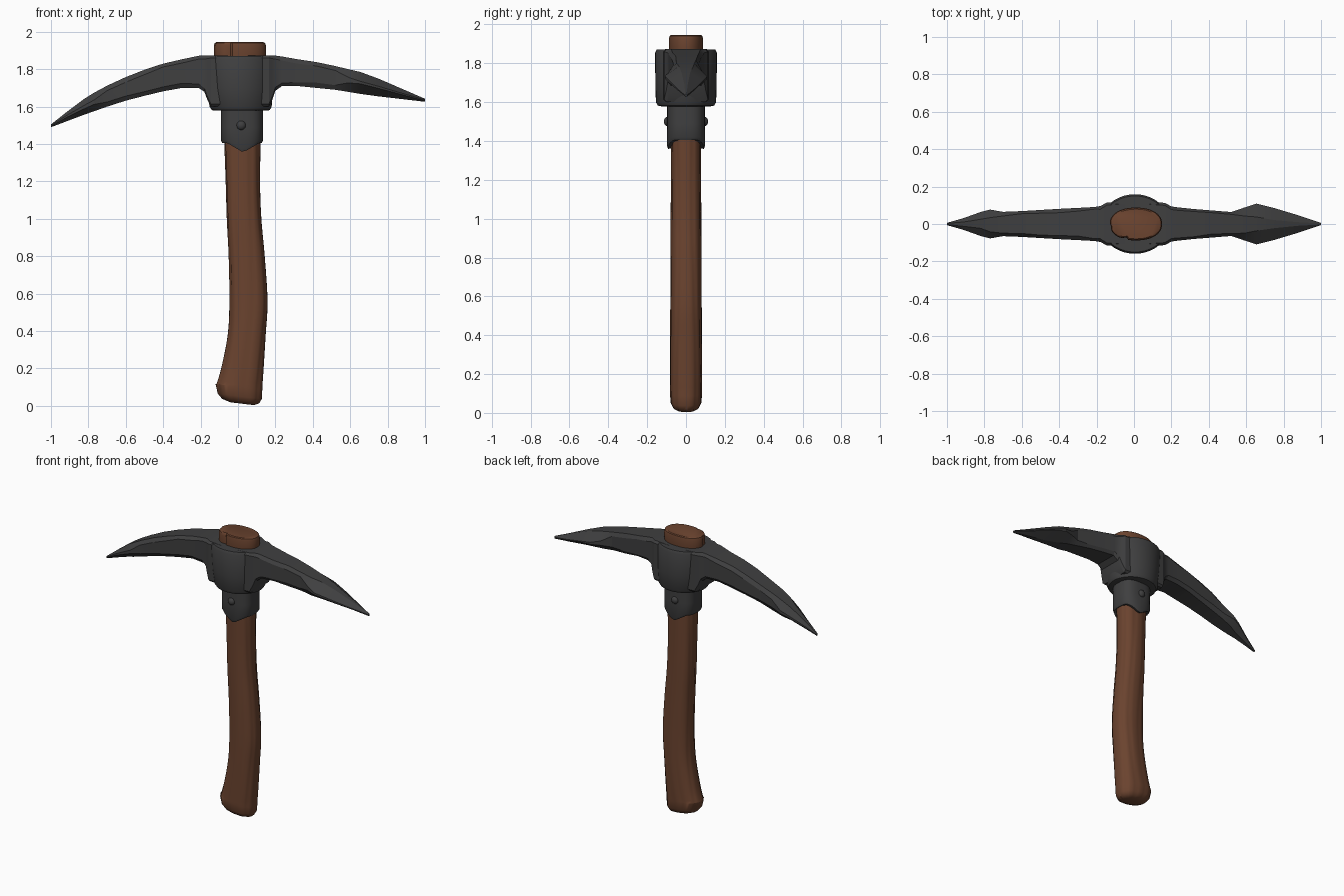
import bpy, bmesh, math, random
from mathutils import Vector

random.seed(4)


def material(name, rgb):
    m = bpy.data.materials.new(name)
    m.diffuse_color = (*rgb, 1)
    return m


WOOD = material("brown wood", (0.145, 0.056, 0.028))
IRON = material("dark iron", (0.05, 0.05, 0.051))


def loft(name, rings, mat, angle):
    """Skin a list of equal-length point rings and close both ends."""
    bm = bmesh.new()
    rows = [[bm.verts.new(p) for p in r] for r in rings]
    n = len(rows[0])
    for a, b in zip(rows, rows[1:]):
        for i in range(n):
            j = (i + 1) % n
            bm.faces.new((a[i], a[j], b[j], b[i]))
    bm.faces.new(rows[0][::-1])
    bm.faces.new(rows[-1])
    bmesh.ops.recalc_face_normals(bm, faces=bm.faces)
    me = bpy.data.meshes.new(name)
    bm.to_mesh(me)
    bm.free()
    me.materials.append(mat)
    ob = bpy.data.objects.new(name, me)
    bpy.context.collection.objects.link(ob)
    bpy.ops.object.select_all(action='DESELECT')
    ob.select_set(True)
    bpy.context.view_layer.objects.active = ob
    bpy.ops.object.shade_smooth_by_angle(angle=math.radians(angle))
    return ob


def spline(keys, steps):
    """Smooth interpolation through tuples of values."""
    k = [Vector(p) for p in keys]
    out = []
    for i in range(len(k) - 1):
        p0, p1, p2, p3 = k[max(i - 1, 0)], k[i], k[i + 1], k[min(i + 2, len(k) - 1)]
        for s in range(steps):
            t = s / steps
            out.append(0.5 * (2 * p1 + (p2 - p0) * t + (2 * p0 - 5 * p1 + 4 * p2 - p3) * t * t
                              + (3 * p1 - p0 - 3 * p2 + p3) * t ** 3))
    return out + [k[-1]]


def oval(cx, rx, ry, z, n=48, power=2.0, scale=lambda a: 1, drop=lambda x: 0):
    """Horizontal superellipse ring."""
    pts = []
    for i in range(n):
        a = 2 * math.pi * i / n
        c, s, e = math.cos(a), math.sin(a), 2 / power
        x = cx + rx * scale(a) * math.copysign(abs(c) ** e, c)
        y = ry * scale(a) * math.copysign(abs(s) ** e, s)
        pts.append((x, y, z + drop(x)))
    return pts


# Wooden handle: z, left x, right x, half depth
def grain(z):
    def f(a):
        m = 1.0
        for c in (0.5, 1.25, 1.9, 2.7, 3.5, 4.3, 5.0, 5.7):
            d = (a - c - 0.13 * math.sin(3.2 * z + 2 * c)) / 0.09
            m -= 0.045 * math.exp(-d * d)
        return m
    return f


body = spline([(0.10, -0.12, 0.13, 0.083), (0.20, -0.09, 0.137, 0.083),
               (0.38, -0.055, 0.148, 0.082), (0.56, -0.046, 0.158, 0.081),
               (0.80, -0.05, 0.143, 0.08), (1.00, -0.06, 0.125, 0.079),
               (1.20, -0.066, 0.118, 0.078), (1.45, -0.075, 0.122, 0.078)], 5)
ends = [(0.05, -0.108, 0.127, 0.079), (0.025, -0.085, 0.113, 0.066), (0.012, -0.04, 0.085, 0.04)]
rings = []
for z, l, r, d in ends[::-1] + [tuple(b) for b in body]:
    tilt = (lambda x: -0.12 * (x - 0.02)) if z < 0.11 else (lambda x: 0)
    rings.append(oval((l + r) / 2, (r - l) / 2, d, z, power=2.4, scale=grain(z), drop=tilt))
loft("handle", rings, WOOD, 40)


# Handle end standing out of the head, with a split on its rim
def split(a):
    return 1 - 0.13 * math.exp(-((a - 4.3) / 0.09) ** 2) - 0.05 * math.exp(-((a - 3.3) / 0.12) ** 2)


loft("handle_top", [oval(0.01, 0.14 * k, 0.088 * k, z, power=2.2, scale=split)
                    for z, k in ((1.8, 0.97), (1.885, 1), (1.925, 1), (1.94, 0.965), (1.945, 0.9))],
     WOOD, 35)


# Iron collar with a pointed lower edge front and back
def point(x):
    return -0.05 * max(0, 1 - abs(x - 0.028) / 0.085)


loft("collar",
     [oval(0.021, 0.085, 0.068, 1.41, power=2.8, drop=point),
      oval(0.021, 0.105, 0.092, 1.405, power=2.8, drop=point),
      oval(0.021, 0.113, 0.098, 1.42, power=2.8, drop=point),
      oval(0.021, 0.112, 0.097, 1.49, power=2.8),
      oval(0.021, 0.112, 0.097, 1.62, power=2.8)], IRON, 35)

# Rivets
for side, label in ((-1, "front"), (1, "back")):
    bpy.ops.mesh.primitive_uv_sphere_add(segments=16, ring_count=8, radius=0.025,
                                         location=(0.017, side * 0.094, 1.50))
    ob = bpy.context.object
    ob.name = label + "_rivet"
    ob.scale.y = 0.8
    ob.data.materials.append(IRON)
    bpy.ops.object.shade_smooth_by_angle(angle=math.radians(50))

# Round eye of the head
loft("head_eye", [oval(cx, rx, ry, z, n=40)
                  for z, cx, rx, ry in ((1.578, 0.015, 0.14, 0.125), (1.582, 0.015, 0.155, 0.145),
                                        (1.60, 0.014, 0.166, 0.155), (1.70, 0.01, 0.178, 0.158),
                                        (1.855, 0.005, 0.185, 0.159), (1.872, 0.005, 0.178, 0.15))],
     IRON, 35)

# Arms: x, top z, bottom z, half width, ridge width ratio, side height ratio
left = [(-0.05, 1.872, 1.60, 0.12, 0.9, 0.9), (-0.145, 1.874, 1.60, 0.115, 0.88, 0.9),
        (-0.165, 1.874, 1.64, 0.104, 0.85, 0.85), (-0.18, 1.874, 1.68, 0.096, 0.82, 0.8),
        (-0.21, 1.872, 1.70, 0.091, 0.82, 0.75), (-0.30, 1.853, 1.70, 0.086, 0.8, 0.7),
        (-0.40, 1.83, 1.682, 0.081, 0.8, 0.7), (-0.50, 1.797, 1.658, 0.075, 0.78, 0.65),
        (-0.60, 1.758, 1.632, 0.069, 0.75, 0.6), (-0.70, 1.712, 1.60, 0.065, 0.7, 0.5),
        (-0.77, 1.674, 1.575, 0.077, 0.5, 0.2), (-0.82, 1.643, 1.558, 0.064, 0.42, 0.2),
        (-0.91, 1.576, 1.524, 0.032, 0.4, 0.2), (-1.0, 1.505, 1.49, 0.006, 0.5, 0.3)]
right = [(0.05, 1.872, 1.60, 0.12, 0.9, 0.9), (0.165, 1.874, 1.60, 0.113, 0.88, 0.9),
         (0.185, 1.874, 1.64, 0.102, 0.85, 0.85), (0.20, 1.873, 1.685, 0.094, 0.82, 0.8),
         (0.235, 1.868, 1.71, 0.089, 0.82, 0.75), (0.32, 1.853, 1.71, 0.08, 0.8, 0.7),
         (0.42, 1.838, 1.70, 0.072, 0.78, 0.65), (0.52, 1.817, 1.69, 0.064, 0.75, 0.6),
         (0.59, 1.80, 1.679, 0.088, 0.52, 0.25), (0.655, 1.785, 1.668, 0.109, 0.3, 0.1),
         (0.75, 1.75, 1.655, 0.085, 0.25, 0.1), (0.88, 1.694, 1.64, 0.046, 0.25, 0.1),
         (1.0, 1.642, 1.626, 0.006, 0.5, 0.3)]


def arm(name, keys):
    rings = []
    for x, t, b, w, f, g in keys:
        m, h = (t + b) / 2, (t - b) / 2
        amp = 0.06 if 0.2 < abs(x) < 0.95 else 0.0
        ring = []
        # eight-sided section with hammered, slightly uneven bevels
        for sy, sz, ridge in ((1, 1, 1), (1, 1, 0), (1, -1, 0), (1, -1, 1),
                              (-1, -1, 1), (-1, -1, 0), (-1, 1, 0), (-1, 1, 1)):
            j = random.uniform(-amp, amp)
            if ridge:
                ring.append((x, sy * w * (f + j), m + sz * h))
            else:
                ring.append((x, sy * w, m + sz * h * (g + j)))
        rings.append(ring)
    loft(name, rings, IRON, 20)


arm("left_pick_arm", left)
arm("right_spear_arm", right)
